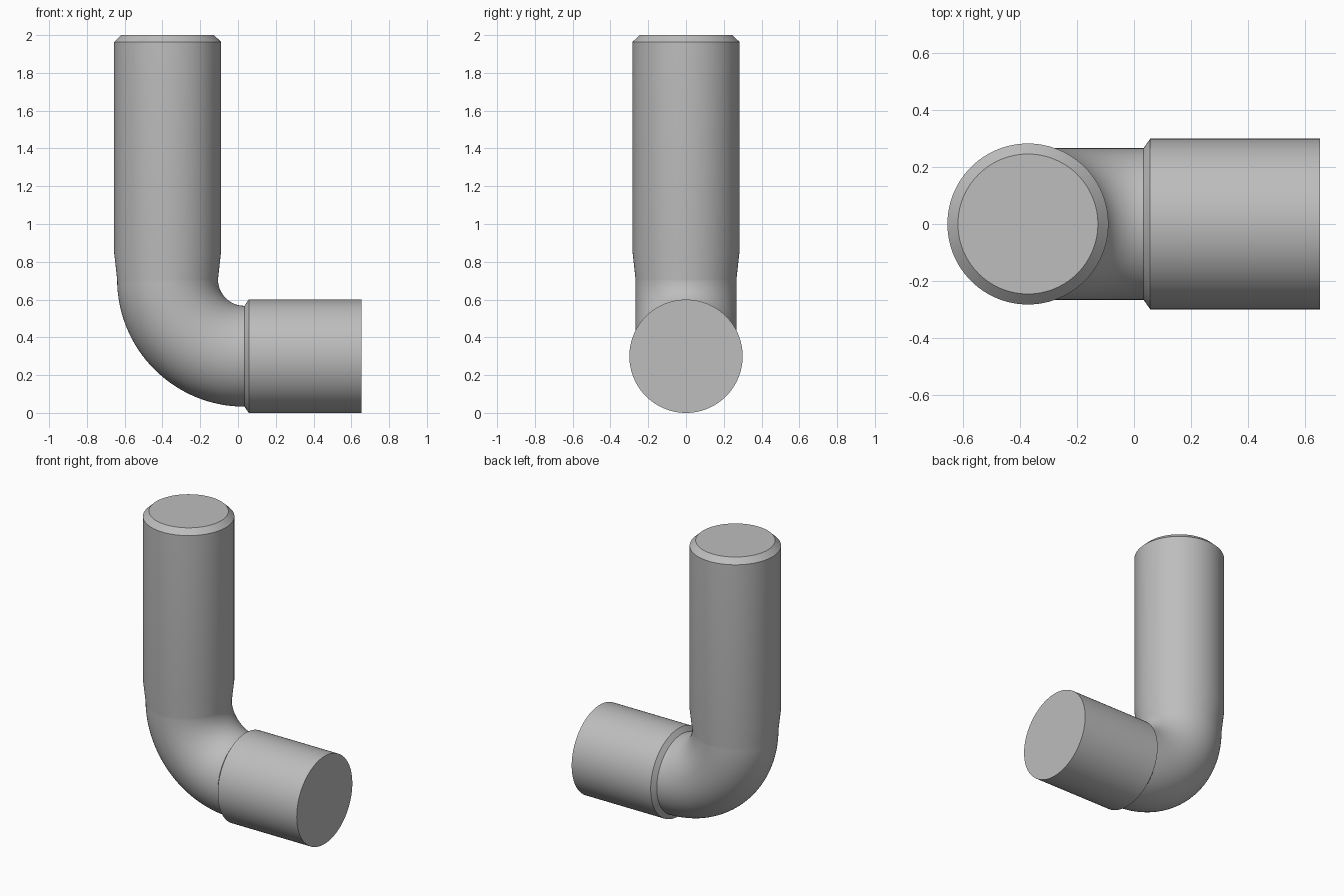
import bpy, bmesh, math
from mathutils import Vector

cube = bpy.data.objects.get("Cube")
if cube:
    bpy.data.objects.remove(cube, do_unlink=True)

SIDES = 96
BEND_STEPS = 32
PIPE_X, SLEEVE_Z = -0.373, 0.3      # axes of the upright pipe and the sleeve
BEND_R = 0.407                      # centreline radius of the elbow
BEND_X, BEND_Z = PIPE_X + BEND_R, SLEEVE_Z + BEND_R
NECK_R, PIPE_R, SLEEVE_R = 0.267, 0.283, 0.3

# Plain grey material
grey = bpy.data.materials.new("pipe grey")
grey.use_nodes = True
colour = (0.51, 0.51, 0.51, 1)
grey.diffuse_color = colour
grey.node_tree.nodes["Principled BSDF"].inputs["Base Color"].default_value = colour

# Stations along the path: (x, z, tilt of the ring, radius)
stations = [(PIPE_X, z, 0, r) for z, r in
            ((2, 0.246), (1.964, PIPE_R), (0.85, PIPE_R))]
for i in range(BEND_STEPS + 1):
    a = math.pi / 2 * i / BEND_STEPS
    stations.append((BEND_X - BEND_R * math.cos(a),
                     BEND_Z - BEND_R * math.sin(a), a, NECK_R))
stations += [(x, SLEEVE_Z, math.pi / 2, SLEEVE_R) for x in (0.057, 0.654)]

# Sweep the rings into one closed pipe
bm = bmesh.new()
rings = []
for x, z, tilt, radius in stations:
    across = Vector((math.cos(tilt), 0, math.sin(tilt)))
    ring = []
    for k in range(SIDES):
        t = 2 * math.pi * k / SIDES
        ring.append(bm.verts.new(Vector((x, 0, z)) + radius *
                    (across * math.cos(t) + Vector((0, math.sin(t), 0)))))
    rings.append(ring)
for a, b in zip(rings, rings[1:]):
    for k in range(SIDES):
        n = (k + 1) % SIDES
        bm.faces.new((a[k], a[n], b[n], b[k]))
for end in (rings[0], rings[-1]):
    bm.faces.new(end)
bmesh.ops.recalc_face_normals(bm, faces=bm.faces)

mesh = bpy.data.meshes.new("elbow_pipe")
bm.to_mesh(mesh)
bm.free()
mesh.materials.append(grey)
pipe = bpy.data.objects.new("elbow_pipe", mesh)
bpy.context.collection.objects.link(pipe)

# Smooth walls with crisp chamfers and end caps
bpy.context.view_layer.objects.active = pipe
pipe.select_set(True)
bpy.ops.object.shade_smooth_by_angle(angle=math.radians(30))
